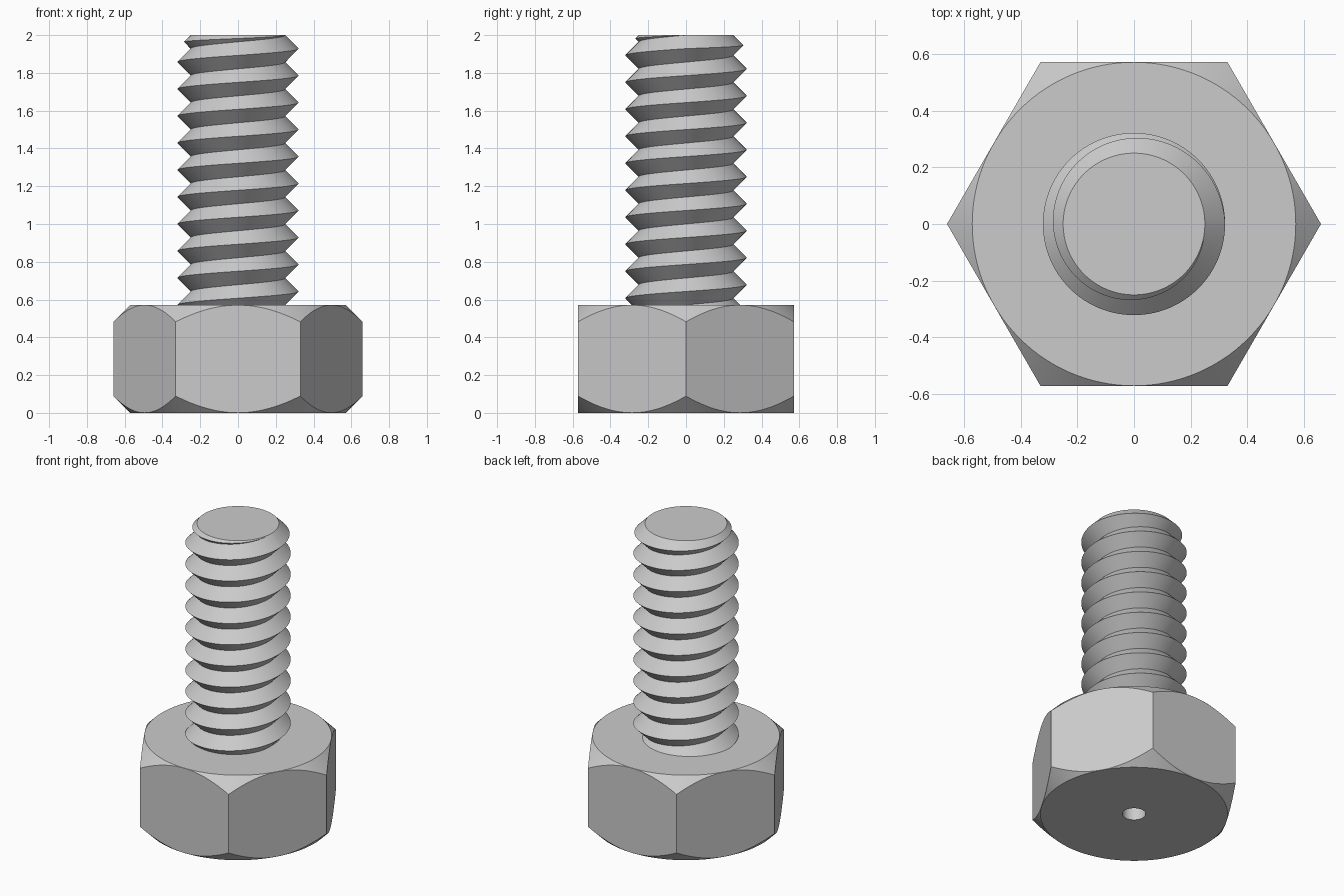
import bpy, bmesh
from math import sin, cos, pi, radians
from mathutils import Vector

cube = bpy.data.objects.get("Cube")
if cube:
    bpy.data.objects.remove(cube, do_unlink=True)

U = 1 / 7            # thread pitch; every size is a multiple of it
HEAD = 4 * U         # head height, also half its width across flats
TOP = 14 * U
ROOT = 1.75 * U
SEG = 120

steel = bpy.data.materials.new("light_grey_steel")
steel.use_nodes = True
colour = (0.6, 0.6, 0.6, 1)
steel.diffuse_color = colour
steel.node_tree.nodes["Principled BSDF"].inputs["Base Color"].default_value = colour


def polar(r, a, z):
    return Vector((r * cos(a), r * sin(a), z))


def finish(name, bm):
    bmesh.ops.recalc_face_normals(bm, faces=bm.faces)
    mesh = bpy.data.meshes.new(name)
    bm.to_mesh(mesh)
    bm.free()
    mesh.materials.append(steel)
    obj = bpy.data.objects.new(name, mesh)
    bpy.context.collection.objects.link(obj)
    bpy.ops.object.select_all(action="DESELECT")
    obj.select_set(True)
    bpy.context.view_layer.objects.active = obj
    bpy.ops.object.shade_smooth_by_angle(angle=radians(25))


# Head: turned blank with chamfers and a centre hole, then cut to six flats
bm = bmesh.new()
rim, cone = HEAD * 0.999, 0.8 * U
profile = [(U / 2, 0.25), (U / 2, 0), (rim, 0), (rim + cone, cone),
           (rim + cone, HEAD - cone), (rim, HEAD)]
rings = [[bm.verts.new(polar(r, 2 * pi * i / SEG, z)) for i in range(SEG)]
         for r, z in profile]
for lower, upper in zip(rings, rings[1:]):
    for i in range(SEG):
        j = (i + 1) % SEG
        bm.faces.new((lower[i], lower[j], upper[j], upper[i]))
bm.faces.new(rings[0])
bm.faces.new(rings[-1])
for k in range(6):
    normal = polar(1, radians(30 + 60 * k), 0)
    cut = bmesh.ops.bisect_plane(
        bm, geom=bm.verts[:] + bm.edges[:] + bm.faces[:], dist=1e-6,
        plane_co=normal * HEAD, plane_no=normal, clear_outer=True)
    edges = [g for g in cut["geom_cut"] if isinstance(g, bmesh.types.BMEdge)]
    bmesh.ops.holes_fill(bm, edges=edges, sides=0)
finish("hex_head", bm)

# Shank: V thread rising one pitch per turn, trimmed by a cone at the tip
def thread_point(row, a):
    root_z = 2 * U + (row // 2) * U + U * a / (2 * pi)
    depth = 0
    if row % 2:
        depth = min(U / 2, max(0, (TOP - root_z) / 2))
    return polar(ROOT + depth, a, min(root_z, TOP) + depth)


bm = bmesh.new()
columns = [[bm.verts.new(thread_point(row, 2 * pi * i / SEG)) for row in range(25)]
           for i in range(SEG + 1)]
for left, right in zip(columns, columns[1:]):
    for row in range(24):
        bm.faces.new((left[row], right[row], right[row + 1], left[row + 1]))
bmesh.ops.remove_doubles(bm, verts=bm.verts, dist=1e-5)
tip = [e for e in bm.edges if e.is_boundary and all(v.co.z > TOP - 1e-4 for v in e.verts)]
bmesh.ops.holes_fill(bm, edges=tip, sides=0)
finish("threaded_shank", bm)
